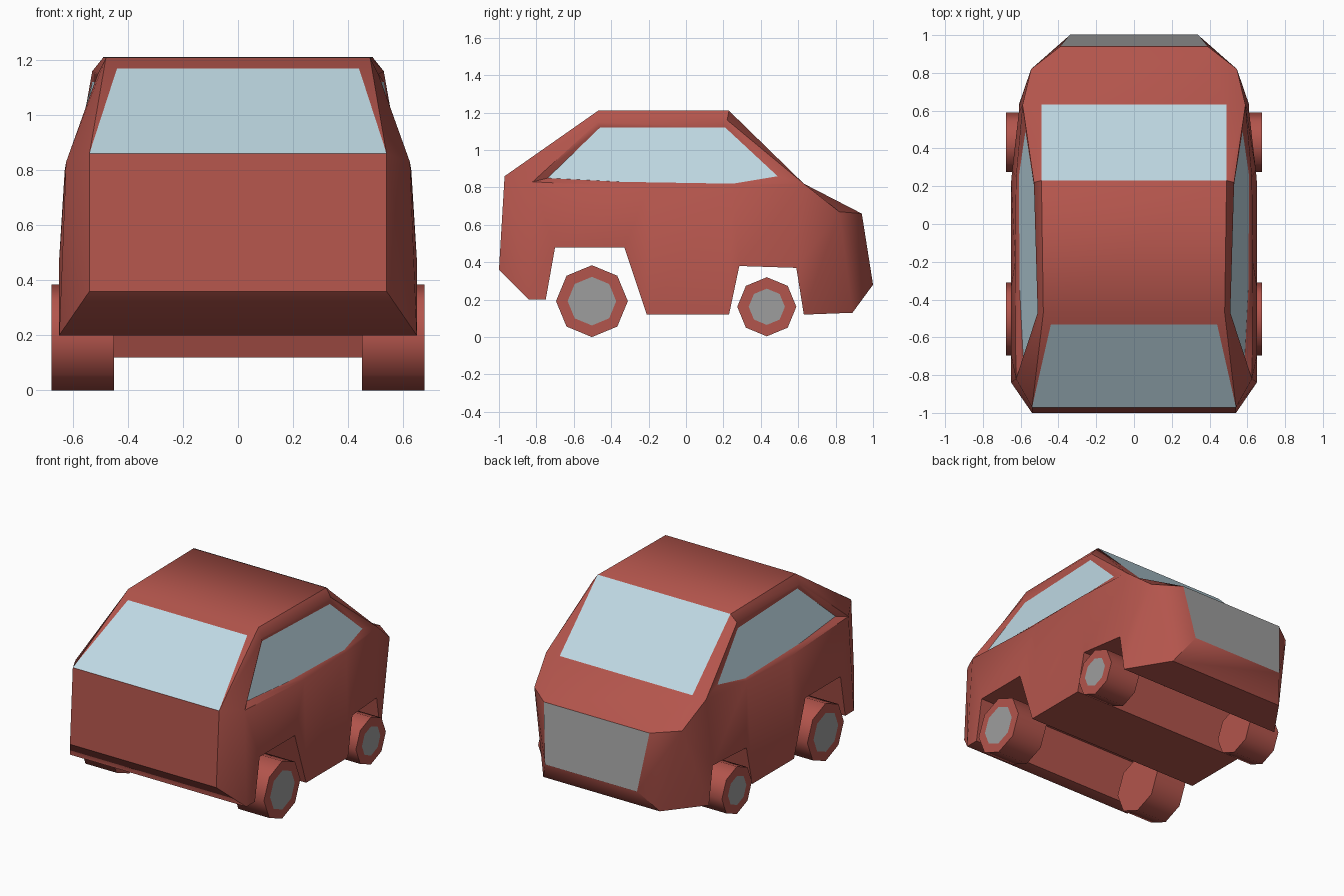
import bpy, bmesh, math
from mathutils import Vector

if "Cube" in bpy.data.objects:
    bpy.data.objects.remove(bpy.data.objects["Cube"])


def material(name, rgb):
    mat = bpy.data.materials.new(name)
    mat.diffuse_color = (*rgb, 1)
    mat.use_nodes = True
    mat.node_tree.nodes["Principled BSDF"].inputs["Base Color"].default_value = mat.diffuse_color
    return mat


RED = material("red_paint", (0.45, 0.09, 0.072))
GLASS = material("pale_glass", (0.52, 0.69, 0.77))
GREY = material("mid_grey", (0.34, 0.34, 0.34))


def build(name, polys, mat=None, smooth=False):
    """Weld a list of polygons (lists of points) into one object."""
    bm = bmesh.new()
    for poly in polys:
        bm.faces.new([bm.verts.new(p) for p in poly])
    bmesh.ops.remove_doubles(bm, verts=bm.verts, dist=0.0005)
    if smooth:
        bmesh.ops.recalc_face_normals(bm, faces=bm.faces)
    me = bpy.data.meshes.new(name)
    bm.to_mesh(me)
    bm.free()
    ob = bpy.data.objects.new(name, me)
    bpy.context.collection.objects.link(ob)
    if mat:
        me.materials.append(mat)
    if smooth:
        bpy.ops.object.select_all(action='DESELECT')
        ob.select_set(True)
        bpy.context.view_layer.objects.active = ob
        bpy.ops.object.shade_smooth_by_angle(angle=math.radians(46))
    return ob


def flip(p):
    return Vector((-p[0], p[1], p[2]))


# Right half of the body: a-j underside, Q-W centre outline, the rest beltline and roof rail
P = {
    'a': (.65, -.84, .20), 'b': (.65, -.75, .20), 'c': (.65, -.70, .48),
    'd': (.65, -.33, .48), 'e': (.65, -.21, .12), 'f': (.65, .23, .12),
    'g': (.645, .285, .38), 'h': (.61, .59, .37), 'i': (.61, .63, .12),
    'j': (.43, .89, .13), 'Q': (.34, 1.0, .28), 'R': (.39, .94, .66),
    'S': (.49, .63, .82), 'T': (.49, .23, 1.21), 'U': (.48, -.47, 1.21),
    'V': (.54, -.97, .86), 'W': (.54, -1.0, .36),
    'm': (.625, -.82, .83), 'n': (.63, -.20, .80), 'p': (.625, .25, .81),
    'o': (.59, .63, .82), 'r': (.51, -.47, 1.15), 't': (.53, .22, 1.16),
    'k': (.545, .82, .67),
    # side glass corners
    '1': (.585, -.74, .85), '2': (.50, -.46, 1.12), '3': (.53, .21, 1.12),
    '4': (.575, .49, .86), '5': (.61, .25, .82), '6': (.605, -.35, .83),
}
P = {key: Vector(v) for key, v in P.items()}

SIDE = ("aWVm abcm cdnm den efpn fgp ghop hko hik ijk jQk QRk "   # flank and corners
        "VUrm UTtr TSot SRko "                                    # pillars and roof edge
        "mr21 rt32 to43 op54 pn65 nm16").split()                  # window surround

# Body shell: both flanks plus the strip running round the centre outline
polys = []
for f in SIDE:
    pts = [P[c] for c in f]
    polys += [pts, [flip(p) for p in reversed(pts)]]
outline = "abcdefghijQRSTUVW"
for u, v in zip(outline, outline[1:] + outline[0]):
    polys.append([P[u], P[v], flip(P[v]), flip(P[u])])
build("car_body", polys, RED, smooth=True)

# Side windows sit in the recessed surrounds
for name, fn in (("right", Vector), ("left", flip)):
    pts = [fn(P[c]) for c in "165432"]
    if name == "left":
        pts.reverse()
    build(name + "_side_window", [pts], GLASS)


def panel(name, low, high, mat):
    """Flat panel across the car, just proud of the shell."""
    pts = [flip(low), low, high, flip(high)]
    n = (pts[1] - pts[0]).cross(pts[2] - pts[1]).normalized()
    if n.dot(Vector((0, low.y, low.z - 0.4))) < 0:
        n = -n
        pts.reverse()
    build(name, [[p + n * 0.002 for p in pts]], mat)


# Windscreen, rear window and grey tail panel
top = P['V'].lerp(P['U'], 0.88)
top.x = 0.44
panel("windscreen", P['V'], top, GLASS)
panel("rear_window", P['S'], P['T'], GLASS)
panel("tail_panel", P['Q'], P['R'], GREY)


def octagon(x, y, z, r):
    return [Vector((x, y + r * math.cos(k * math.pi / 4), z + r * math.sin(k * math.pi / 4)))
            for k in range(8)]


# Octagonal wheels with grey hub discs
for end, y, z, r, hub in (("front", -.503, .192, .192, .13), ("rear", .432, .162, .158, .097)):
    for side, s in (("right", 1), ("left", -1)):
        inner, outer = octagon(s * .45, y, z, r), octagon(s * .678, y, z, r)
        rim = [[inner[i], inner[(i + 1) % 8], outer[(i + 1) % 8], outer[i]] for i in range(8)]
        build(f"{end}_{side}_wheel", [inner, outer] + rim, RED, smooth=True)
        disc = octagon(s * .68, y, z, hub)
        build(f"{end}_{side}_hub", [disc if s > 0 else disc[::-1]], GREY)
